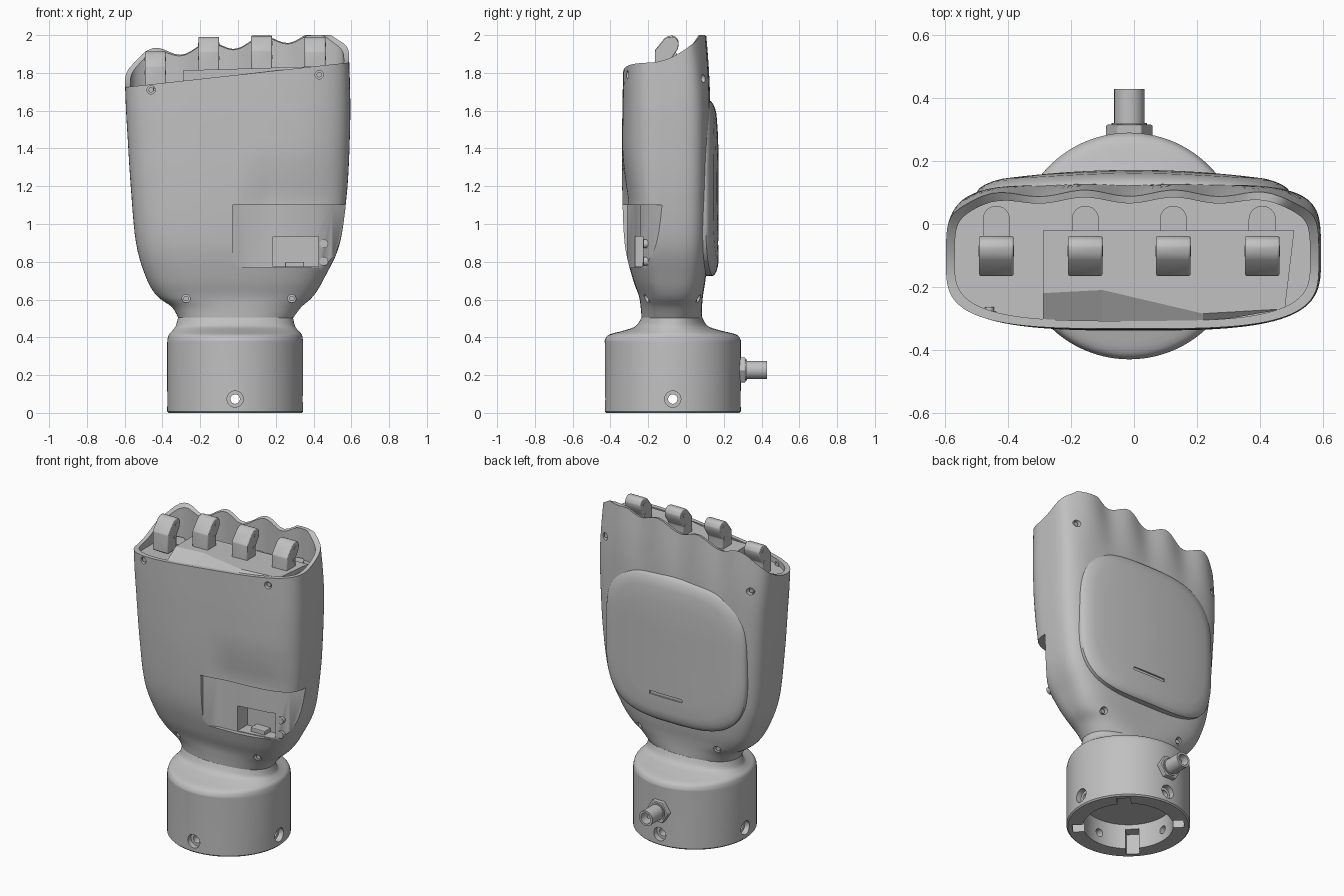
import bpy, bmesh, math
from mathutils import Vector, Matrix

cube = bpy.data.objects.get("Cube")
if cube:
    bpy.data.objects.remove(cube, do_unlink=True)

grey = bpy.data.materials.new("matte_grey")
grey.use_nodes = True
grey.diffuse_color = (0.53, 0.53, 0.53, 1)
grey.node_tree.nodes["Principled BSDF"].inputs["Base Color"].default_value = grey.diffuse_color

SEG = 160
CX, CY = -0.015, -0.07  # axis of the wrist


def finish(name, bm, bevel=0):
    bmesh.ops.recalc_face_normals(bm, faces=bm.faces)
    mesh = bpy.data.meshes.new(name)
    bm.to_mesh(mesh)
    bm.free()
    mesh.materials.append(grey)
    obj = bpy.data.objects.new(name, mesh)
    bpy.context.collection.objects.link(obj)
    if bevel:
        mod = obj.modifiers.new("bevel", "BEVEL")
        mod.width, mod.segments = bevel, 2
    return obj


def smooth(obj, angle=35):
    bpy.ops.object.select_all(action="DESELECT")
    obj.select_set(True)
    bpy.context.view_layer.objects.active = obj
    bpy.ops.object.shade_smooth_by_angle(angle=math.radians(angle))


def skin(bm, rings):
    """Join closed rings of points and cap both ends."""
    rows = [[bm.verts.new(p) for p in ring] for ring in rings]
    for a, b in zip(rows, rows[1:]):
        for i in range(len(a)):
            j = (i + 1) % len(a)
            bm.faces.new((a[i], a[j], b[j], b[i]))
    bm.faces.new(rows[0][::-1])
    bm.faces.new(rows[-1])


def oval(z, xl, xr, yf, yb, n, square_back=0):
    """Superellipse in even angles; square_back sharpens its rear corners."""
    pts = []
    for i in range(SEG):
        a = math.tau * i / SEG
        c, s = math.cos(a), math.sin(a)
        e = n + square_back * max(0, s) ** 0.5
        r = (abs(c) ** e + abs(s) ** e) ** (-1 / e)
        pts.append(Vector((r * c * (xr - xl) / 2 + (xl + xr) / 2,
                           r * s * (yb - yf) / 2 + (yf + yb) / 2, z)))
    return pts


def spline(rows, steps):
    out = []
    for i in range(len(rows) - 1):
        p = [rows[max(0, min(len(rows) - 1, i + k))] for k in (-1, 0, 1, 2)]
        for k in range(steps):
            t = k / steps
            out.append([b + t / 2 * (c - a + t * (2 * a - 5 * b + 4 * c - d + t * (3 * b - a - 3 * c + d)))
                        for a, b, c, d in zip(*p)])
    return out + [list(rows[-1])]


def prism(name, pts, lo, hi, axis="z", bevel=0):
    """Extrude a 2D outline: (x, y) along z, or (y, z) along x."""
    place = (lambda p, h: (p[0], p[1], h)) if axis == "z" else (lambda p, h: (h, p[0], p[1]))
    bm = bmesh.new()
    skin(bm, [[place(p, h) for p in pts] for h in (lo, hi)])
    return finish(name, bm, bevel)


def box(name, x, y, z, bevel=0):
    return prism(name, [(x[0], y[0]), (x[1], y[0]), (x[1], y[1]), (x[0], y[1])], *z, bevel=bevel)


def rod(name, a, b, r, seg=24, bevel=0, spin=0):
    a, b = Vector(a), Vector(b)
    bm = bmesh.new()
    turn = (b - a).to_track_quat("Z", "Y").to_matrix().to_4x4() @ Matrix.Rotation(spin, 4, "Z")
    bmesh.ops.create_cone(bm, cap_ends=True, segments=seg, radius1=r, radius2=r,
                          depth=(b - a).length, matrix=Matrix.Translation((a + b) / 2) @ turn)
    return finish(name, bm, bevel)


def cut(obj, tool):
    mod = obj.modifiers.new("cut", "BOOLEAN")
    mod.operation, mod.solver, mod.object = "DIFFERENCE", "EXACT", tool
    tool.hide_render = True
    bpy.context.view_layer.objects.active = obj
    bpy.ops.object.modifier_apply(modifier=mod.name)
    bpy.data.objects.remove(tool, do_unlink=True)


def surface_y(obj, x, z, side):
    bpy.context.view_layer.update()
    return obj.ray_cast(Vector((x, 2 * side, z)), Vector((0, -side, 0)))[1].y


# Palm shell: lofted ovals, scalloped knuckle rim and a recessed floor
def wave(x):
    return math.cos(math.tau * (x + 0.157) / 0.284)


def rim(x, y):
    u = max(0, min(1, (y + 0.2) / 0.28))
    return min(2, 1.79 + 0.11 * x + (0.165 + 0.026 * wave(x)) * u * u)


def shape(p):
    q = p.copy()
    if p.z > 1.2:
        k = (p.z - 1.2) / 0.5
        if p.y > 0:
            q.y += 0.01 * wave(p.x) * max(0, k - 0.5) * 2 * min(1, p.y / 0.08)
        q.z = 1.2 + k * (rim(p.x, p.y) - 1.2)
    if p.x > 0:  # hollow above the thumb pocket
        front = max(0, min(1, (-0.2 - p.y) / 0.12))
        q.y += 0.03 * front * min(1, p.x / 0.15) * max(0, 1 - abs(p.z - 1.12) / 0.22)
    return q


rows = [(0.5, -0.315, 0.29, -0.235, 0.085, 2.3, 0), (0.56, -0.35, 0.335, -0.24, 0.085, 2.4, 0.6),
        (0.62, -0.43, 0.4, -0.25, 0.09, 2.6, 1.2), (0.72, -0.488, 0.46, -0.285, 0.105, 2.8, 1.8),
        (0.9, -0.54, 0.54, -0.325, 0.12, 3, 2), (1.2, -0.568, 0.58, -0.338, 0.125, 3.2, 2),
        (1.45, -0.585, 0.594, -0.338, 0.127, 3.4, 2), (1.58, -0.593, 0.593, -0.336, 0.117, 3.5, 2),
        (1.7, -0.598, 0.588, -0.333, 0.098, 3.5, 2)]
rings = [[shape(p) for p in oval(*r)] for r in spline(rows, 5)]
inner = [shape(p) for p in oval(1.7, -0.57, 0.56, -0.308, 0.075, 3.4, 2)]
floor = [Vector((p.x, p.y, 1.755 + 0.11 * p.x)) for p in inner]
bm = bmesh.new()
skin(bm, rings + [inner, floor])
palm = finish("palm_shell", bm)

# Thumb pocket and its deeper socket
pocket = [(-0.03, -0.6), (-0.03, -0.31), (0.05, -0.28), (0.2, -0.268), (0.4, -0.24),
          (0.5, -0.19), (0.6, -0.1), (0.9, -0.1), (0.9, -0.6)]
cut(palm, prism("pocket_cutter", pocket, 0.77, 1.1))
cut(palm, box("socket_cutter", (0.185, 0.425), (-0.5, -0.17), (0.775, 0.935)))
box("thumb_socket_block", (0.25, 0.35), (-0.23, -0.16), (0.765, 0.8), 0.005)
for z in (0.803, 0.895):
    y = surface_y(palm, 0.455, z, -1)
    smooth(rod("thumb_screw", (0.455, y - 0.012, z), (0.455, y + 0.03, z), 0.023))

# Screw holes on the front and the back
holes = [(x, z, side) for side in (-1, 1) for x, z in ((-0.275, 0.605), (0.285, 0.605))]
holes += [(-0.46, 1.71, -1), (0.43, 1.79, -1), (-0.52, 1.69, 1), (0.51, 1.77, 1)]
for x, z, side in holes:
    y = surface_y(palm, x, z, side)
    cut(palm, rod("hole_cutter", (x, y + side * 0.05, z), (x, y - side * 0.025, z), 0.022))
    rod("shell_screw", (x, y - side * 0.01, z), (x, y - side * 0.04, z), 0.014, 16)
smooth(palm)

# Knuckle deck, sloping down to the front rim
deck = [(-0.29, -0.22), (-0.1, -0.21), (0.22, -0.285), (0.48, -0.27), (0.51, -0.02), (-0.29, -0.02)]
foot = [(x, -0.315 if y < -0.2 and x < 0.3 else y) for x, y in deck]
bm = bmesh.new()
skin(bm, [[(x, y, 1.7) for x, y in foot],
          [(x, y, 1.78 + 0.11 * x) for x, y in foot],
          [(x, y, 1.822 + 0.03 * x) for x, y in deck]])
finish("knuckle_deck", bm)

# Finger lugs and the arched pads behind them
lug = [(-0.165, 1.8), (-0.165, 1.92), (-0.115, 1.982), (-0.095, 1.995), (-0.07, 1.998),
       (-0.05, 1.988), (-0.038, 1.965), (-0.042, 1.935), (-0.075, 1.885), (-0.075, 1.8)]
for x, dz in ((-0.438, -0.083), (-0.155, -0.006), (0.125, 0), (0.408, -0.006)):
    smooth(prism("finger_lug", [(y, z + dz) for y, z in lug], x - 0.055, x + 0.055, "x", 0.006), 40)
    for y, z in ((-0.08, 1.957), (-0.092, 1.885)):
        rod("lug_pin", (x - 0.057, y, z + dz), (x + 0.057, y, z + dz), 0.011, 16)
    zf = 1.76 + 0.11 * x
    arch = [(x + 0.043 * math.cos(a), 0.015 + 0.043 * math.sin(a))
            for a in (math.pi * i / 12 for i in range(13))]
    prism("knuckle_pad", [(x + 0.043, -0.04)] + arch + [(x - 0.043, -0.04)], zf - 0.03, zf + 0.015)


# Domed cover plate on the back of the hand
def plate_ring(s, drop):
    pts = []
    for p in oval(0, -0.5 * s, 0.495 * s, -0.47 * s, 0.46 * s, 3.5):
        z = 1.195 + p.y
        lean = max(0, (z - 1.35) / 0.32)
        pts.append((p.x, 0.172 - 0.16 * p.x ** 2 - 0.02 * lean ** 2 - drop, z))
    return pts


bm = bmesh.new()
skin(bm, [plate_ring(*r) for r in ((1, 0.1), (1, 0.03), (0.985, 0.02), (0.95, 0.011), (0.9, 0.004),
                                   (0.84, 0), (0.65, 0), (0.45, 0), (0.25, 0), (0.05, 0))])
plate = finish("back_cover", bm)
cut(plate, box("slot_cutter", (-0.09, 0.14), (0.162, 0.3), (0.89, 0.91)))
smooth(plate)


# Wrist cuff: round below, squeezed to the oval neck above
def circle(z, r):
    return z, CX - r, CX + r, CY - r, CY + r, 2


shoulder = [circle(0.37, 0.36), circle(0.39, 0.358), (0.415, -0.366, 0.337, -0.405, 0.265, 2),
            (0.437, -0.346, 0.318, -0.325, 0.18, 2.05), (0.46, -0.33, 0.302, -0.265, 0.115, 2.1),
            (0.505, -0.317, 0.291, -0.236, 0.086, 2.3)]
bm = bmesh.new()
skin(bm, [oval(*r) for r in [circle(0, 0.352), circle(0.008, 0.36)] + spline(shoulder, 4)])
cuff = finish("wrist_cuff", bm)

# Shallow socket, four bayonet notches and the radial bolt holes
cut(cuff, rod("bore_cutter", (CX, CY, -0.1), (CX, CY, 0.16), 0.262, 64))
for angle in (45, 135):
    slot = box("notch_cutter", (-0.325, 0.325), (-0.04, 0.04), (-0.1, 0.13))
    slot.data.transform(Matrix.Translation((CX, CY, 0)) @ Matrix.Rotation(math.radians(angle), 4, "Z"))
    cut(cuff, slot)
centre = Vector((CX, CY, 0.073))
for d in (Vector((1, 0, 0)), Vector((0, 1, 0)), Vector((-1, 0, 0)), Vector((0, -1, 0))):
    cut(cuff, rod("bolt_cutter", centre + d * 0.2, centre + d * 0.5, 0.025))
    cut(cuff, rod("counterbore_cutter", centre + d * 0.325, centre + d * 0.5, 0.043))
smooth(cuff, 40)


# Cable connector at the back of the cuff
def port(y):
    return (CX, y, 0.227)


rod("connector_nut", port(0.25), port(0.316), 0.075, 6, 0.005, math.radians(30))
smooth(rod("connector_collar", port(0.3), port(0.322), 0.056, 32))
tube = rod("connector_tube", port(0.3), port(0.43), 0.048, 32)
cut(tube, rod("tube_cutter", port(0.35), port(0.5), 0.034, 32))
smooth(tube)
rod("connector_core", port(0.34), port(0.4), 0.012, 16)
